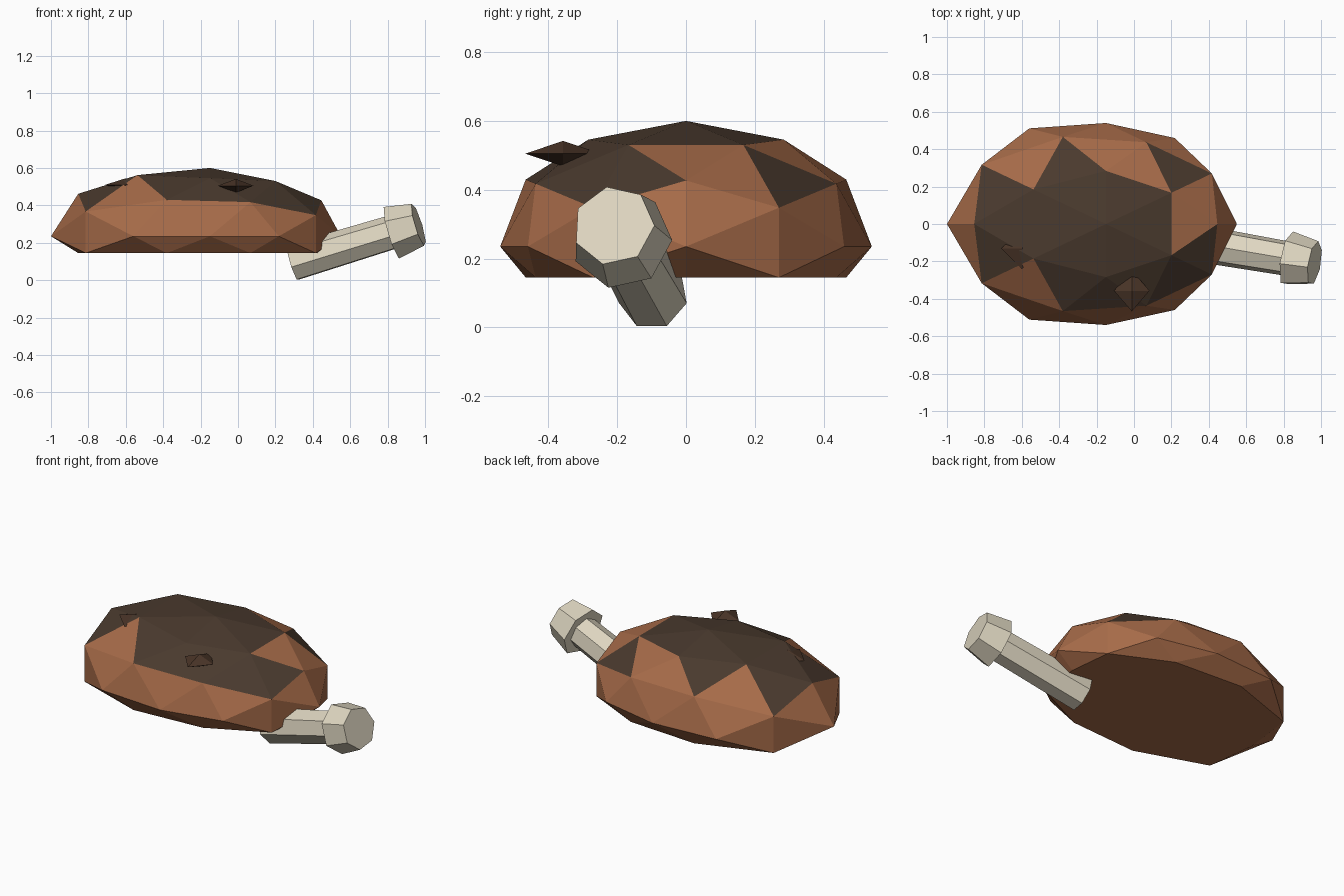
import bpy, bmesh, math
from itertools import product
from mathutils import Vector

cube = bpy.data.objects.get("Cube")
if cube:
    bpy.data.objects.remove(cube)


def material(name, rgb):
    m = bpy.data.materials.new(name)
    m.use_nodes = True
    m.diffuse_color = (*rgb, 1)
    m.node_tree.nodes["Principled BSDF"].inputs["Base Color"].default_value = (*rgb, 1)
    return m


roast = material("roast brown", (0.38, 0.145, 0.065))
char = material("charred brown", (0.068, 0.042, 0.027))
crust = material("dark crust", (0.066, 0.034, 0.02))
bone = material("bone ivory", (0.73, 0.67, 0.53))


def finish(bm, name, *mats):
    bmesh.ops.recalc_face_normals(bm, faces=bm.faces)
    me = bpy.data.meshes.new(name)
    bm.to_mesh(me)
    bm.free()
    for m in mats:
        me.materials.append(m)
    ob = bpy.data.objects.new(name, me)
    bpy.context.collection.objects.link(ob)
    return ob


# Meat: faceted sphere of cyclic corner families, charred on top
def is_charred(c):
    x, y, z = c
    middle = abs(abs(x) - z) < 0.02 and abs(abs(y) - z) < 0.02
    return z > 0.53 and (z > 0.8 or (x > 0 if middle else min(x, y) < -0.1))


bm = bmesh.new()
points = set()
for family in ((0, 0.526, 0.851), (1, 0, 0), (0.309, 0.809, 0.5)):
    for signs in product((1, -1), repeat=3):
        p = [a * s + 0.0 for a, s in zip(family, signs)]
        for k in range(3):
            points.add(tuple(p[k:] + p[:k]))
for p in points:
    bm.verts.new(p)
bmesh.ops.convex_hull(bm, input=bm.verts)
for f in bm.faces:
    f.material_index = int(is_charred(f.calc_center_median()))
bmesh.ops.recalc_face_normals(bm, faces=bm.faces)
# Swell towards the fat end and flatten the underside
for v in bm.verts:
    x, y, z = v.co
    s = 1 + 0.214 * max(0, -x)
    v.co = (0.7 * s * x - 0.15, 0.54 * s * y, 0.235 + max(0.365 * s * z, -0.09))
finish(bm, "meat", roast, char)


# Bone: seven-sided shaft and flared knob along one axis
start, end = Vector((0.295, -0.095, 0.092)), Vector((0.965, -0.21, 0.296))
axis = (end - start).normalized()
side = Vector((-axis.y, axis.x, 0)).normalized()
up = axis.cross(side)


def prism(name, c0, r0, c1, r1, phase):
    bm = bmesh.new()
    rings = []
    for c, r in ((c0, r0), (c1, r1)):
        angles = [phase + math.tau * i / 7 for i in range(7)]
        rings.append([bm.verts.new(c + r * (side * math.cos(a) + up * math.sin(a))) for a in angles])
    for i in range(7):
        j = (i + 1) % 7
        bm.faces.new((rings[0][i], rings[0][j], rings[1][j], rings[1][i]))
    for ring in rings:
        bm.faces.new(ring)
    finish(bm, name, bone)


knob_base = end - axis * 0.148
prism("bone_shaft", start, 0.102, knob_base + axis * 0.02, 0.094, math.pi / 2)
prism("bone_knob", knob_base, 0.148, end, 0.12, 0)


# Crust flakes: flat octahedra half sunk in the meat
def flake(name, centre, radii):
    bm = bmesh.new()
    for k in range(3):
        for s in (1, -1):
            p = Vector(centre)
            p[k] += s * radii[k]
            bm.verts.new(p)
    bmesh.ops.convex_hull(bm, input=bm.verts)
    finish(bm, name, crust)


flake("front_flake", (-0.012, -0.357, 0.505), (0.095, 0.11, 0.037))
flake("side_flake", (-0.6, -0.13, 0.51), (0.11, 0.11, 0.035))
